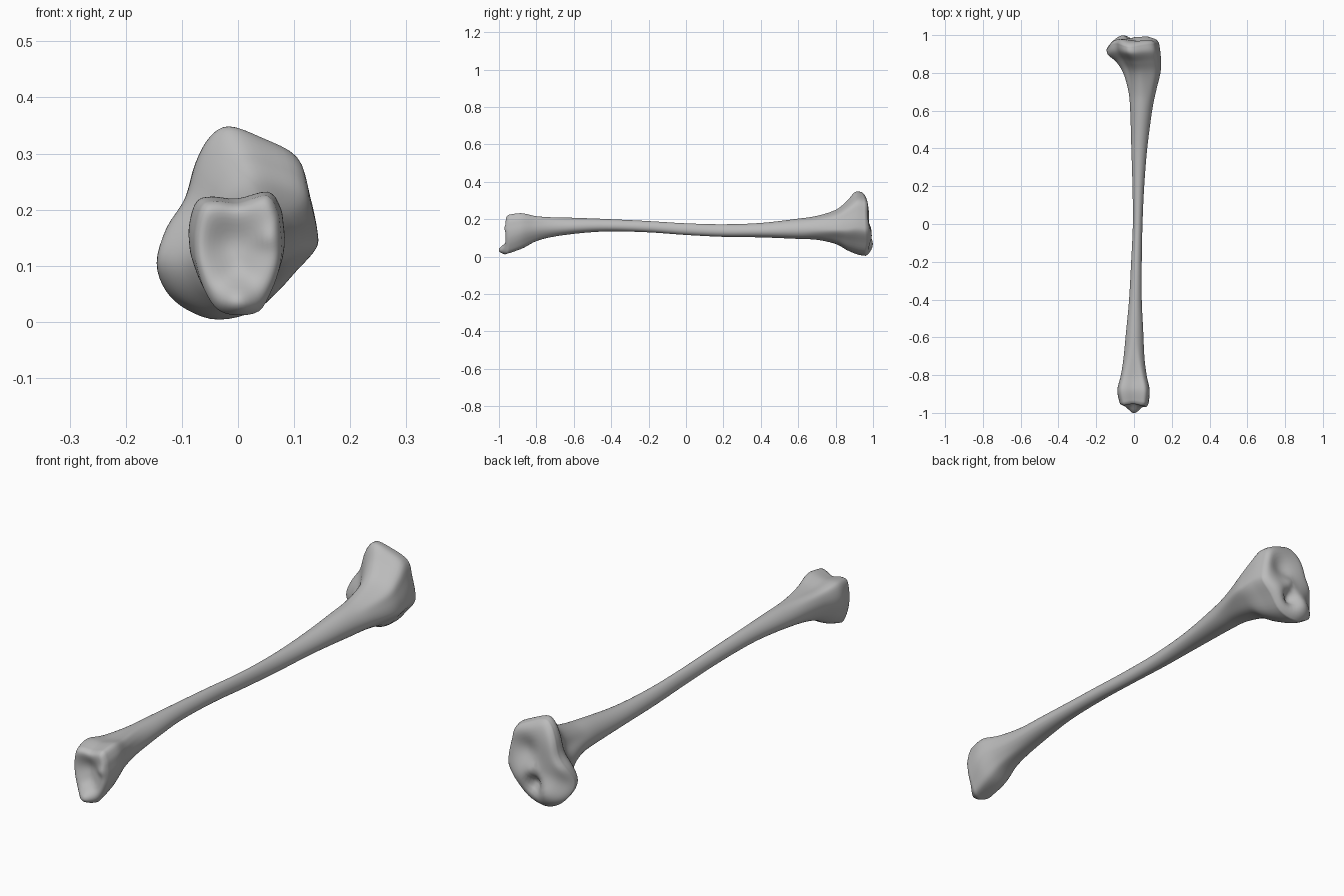
import bpy
import bmesh
from math import cos, sin, pi, exp

cube = bpy.data.objects.get("Cube")
if cube:
    bpy.data.objects.remove(cube, do_unlink=True)

SIDES = 64
STEPS = 6

# Cross-section outlines, counter-clockwise from the left side
LOWER = [(.085, .13), (.083, .165), (.077, .2), (.055, .23), (0, .216), (-.045, .22),
         (-.072, .21), (-.085, .165), (-.085, .12), (-.077, .085), (-.063, .05),
         (-.04, .02), (-.005, .01), (.04, .017), (.065, .055), (.08, .095)]
UPPER = [(.143, .17), (.13, .235), (.11, .295), (.045, .33), (-.015, .35), (-.05, .33),
         (-.075, .285), (-.095, .22), (-.13, .165), (-.147, .105), (-.13, .055),
         (-.09, .02), (-.03, .002), (.045, .022), (.1, .08), (.14, .13)]
SHAFT = [(cos(k * pi / 8) * (1 - .12 * sin(k * pi / 8)), sin(k * pi / 8)) for k in range(16)]

# Stations along the bone: y, then the x range and the z range
STATIONS = [(-.95, -.078, .078, .012, .225), (-.88, -.088, .083, .04, .232),
            (-.8, -.07, .067, .083, .217), (-.7, -.055, .055, .108, .211),
            (-.55, -.04, .048, .127, .206), (-.4, -.026, .041, .135, .2),
            (-.2, -.015, .041, .13, .19), (0, -.006, .045, .116, .178),
            (.2, -.008, .054, .106, .173), (.4, -.014, .07, .103, .18),
            (.6, -.02, .096, .095, .203), (.7, -.03, .116, .09, .218),
            (.8, -.058, .14, .068, .25), (.86, -.095, .143, .035, .297),
            (.91, -.138, .139, .012, .345), (.95, -.145, .132, .004, .345)]


def spline(a, b, c, d, t):
    """Smooth interpolation from b to c, value by value."""
    return [q + .5 * t * (r - p + t * (2 * p - 5 * q + 4 * r - s + t * (3 * (q - r) + s - p)))
            for p, q, r, s in zip(a, b, c, d)]


def outline(points):
    """Resample a closed outline and fit it to the range -1 to 1."""
    n = len(points)
    ring = []
    for j in range(SIDES):
        k, t = divmod(j * n / SIDES, 1)
        ring.append(spline(*[points[(int(k) + o) % n] for o in (-1, 0, 1, 2)], t))
    fits = []
    for axis in zip(*ring):
        low, high = min(axis), max(axis)
        fits.append([(2 * v - low - high) / (high - low) for v in axis])
    return list(zip(*fits))


def ease(v, start, end):
    t = max(0, min(1, (v - start) / (end - start)))
    return t * t * (3 - 2 * t)


def bump(x, z, cx, cz, radius, height):
    return height * exp(-((x - cx) ** 2 + (z - cz) ** 2) / radius ** 2)


def lower_face(x, z):
    """Hollow ankle joint with a projecting tip at the bottom."""
    return (-.968 + bump(x, z, -.01, .14, .05, .03) + bump(x, z, 0, .23, .04, .01)
            + bump(x, z, 0, .085, .03, .012) + bump(x, z, .055, .15, .02, -.008)
            + bump(x, z, 0, .035, .035, -.036))


def upper_face(x, z):
    """Knee joint with two shallow sockets and raised rims."""
    return (.98 + bump(x, z, -.02, .36, .08, -.02) + bump(x, z, -.15, .11, .06, -.035)
            + bump(x, z, -.06, .07, .05, .022) + bump(x, z, .06, .11, .05, .014)
            + bump(x, z, 0, .09, .03, -.035) + bump(x, z, .04, .22, .05, -.02)
            + bump(x, z, .01, .15, .03, .01))


lower_ring, shaft_ring, upper_ring = map(outline, (LOWER, SHAFT, UPPER))


def section(station):
    """One ring of points, blending joint outlines into the shaft."""
    y, x0, x1, z0, z1 = station
    low, high = 1 - ease(y, -.87, -.6), ease(y, .6, .88)
    ring = []
    for a, b, c in zip(lower_ring, shaft_ring, upper_ring):
        u, v = [low * p + (1 - low - high) * q + high * r for p, q, r in zip(a, b, c)]
        ring.append([(x0 + x1 + u * (x1 - x0)) / 2, y, (z0 + z1 + v * (z1 - z0)) / 2])
    return ring


# Smooth rings along the whole length
rings = []
last = len(STATIONS) - 1
for i in range(last):
    around = [STATIONS[max(0, min(last, i + o))] for o in (-1, 0, 1, 2)]
    rings += [section(spline(*around, s / STEPS)) for s in range(STEPS)]
rings.append(section(STATIONS[-1]))

# Stretch each end so that its rim follows the joint surface
ROUND = .022
for side, face, edge in ((-1, lower_face, rings[0]), (1, upper_face, rings[-1])):
    rims = [face(p[0], p[2]) - side * ROUND for p in edge]
    for ring in rings:
        for p, rim in zip(ring, rims):
            reach = (side * p[1] - .86) / .09
            if reach > 0:
                p[1] = side * .86 + reach * (rim - side * .86)


def cap(edge, face, side):
    """Rings that close an end, rounded over at the rim."""
    cx = sum(p[0] for p in edge) / SIDES
    cz = sum(p[2] for p in edge) / SIDES
    result = []
    for s in (.985, .955, .91, .85, .77, .67, .56, .44, .32, .2, .08):
        ring = []
        for p in edge:
            x, z = cx + s * (p[0] - cx), cz + s * (p[2] - cz)
            ring.append([x, face(x, z) - side * ROUND * s ** 12, z])
        result.append(ring)
    return result


rings = (cap(rings[0], lower_face, -1)[::-1] + rings + cap(rings[-1], upper_face, 1))

# Skin the rings into one closed surface
bm = bmesh.new()
loops = [[bm.verts.new(p) for p in ring] for ring in rings]
for a, b in zip(loops, loops[1:]):
    for j in range(SIDES):
        k = (j + 1) % SIDES
        bm.faces.new((a[j], a[k], b[k], b[j]))
bm.faces.new(loops[0])
bm.faces.new(loops[-1])
bmesh.ops.recalc_face_normals(bm, faces=bm.faces)
mesh = bpy.data.meshes.new("shin_bone")
bm.to_mesh(mesh)
bm.free()

bone = bpy.data.objects.new("shin_bone", mesh)
bpy.context.collection.objects.link(bone)

# Plain grey finish
grey = bpy.data.materials.new("bone_grey")
grey.use_nodes = True
colour = (.5, .5, .5, 1)
grey.diffuse_color = colour
grey.node_tree.nodes["Principled BSDF"].inputs["Base Color"].default_value = colour
mesh.materials.append(grey)

bpy.context.view_layer.objects.active = bone
bone.select_set(True)
bpy.ops.object.shade_smooth_by_angle(angle=pi / 3)
